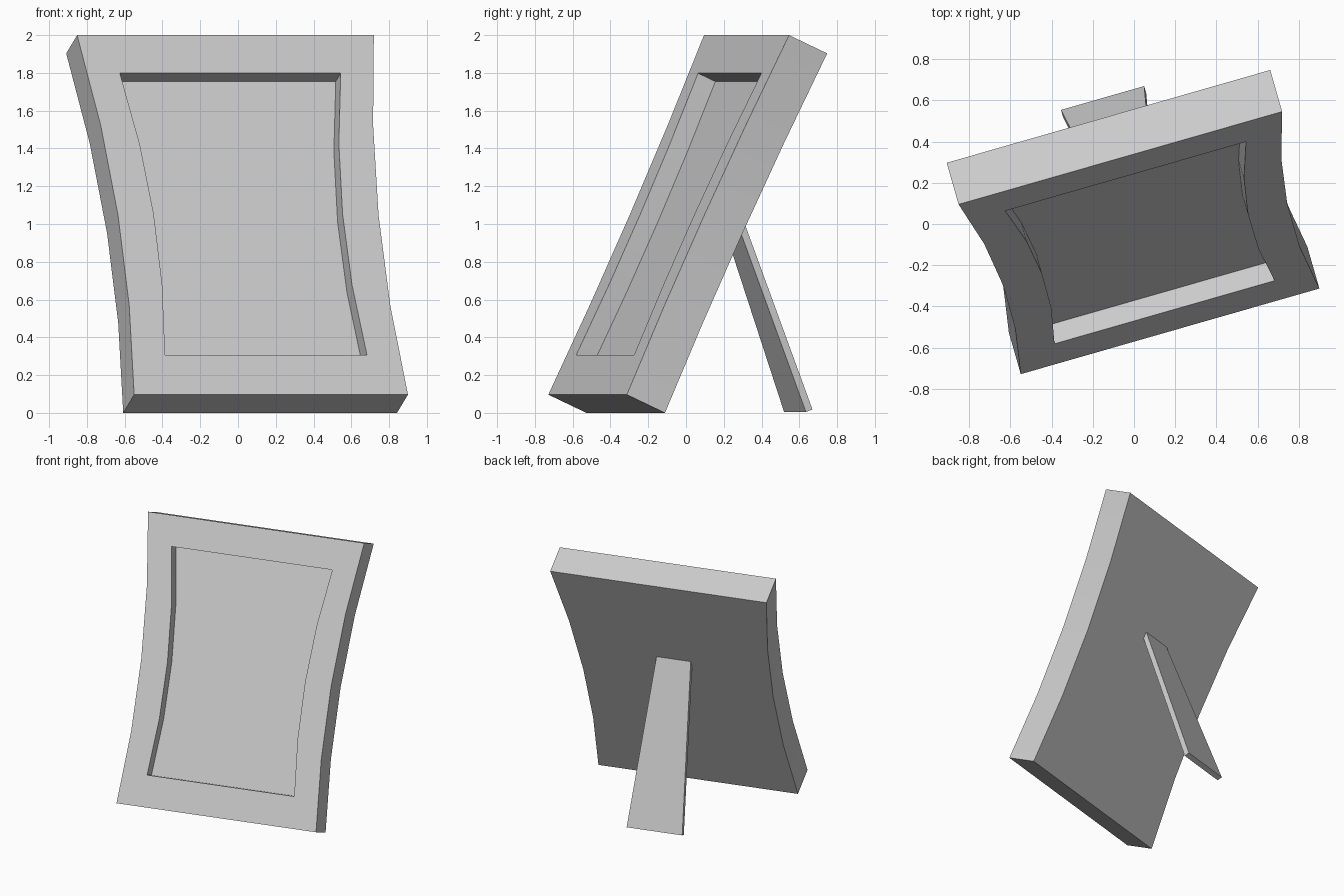
import bpy, bmesh
from math import radians, cos, sin
from mathutils import Matrix, Vector

if "Cube" in bpy.data.objects:
    bpy.data.objects.remove(bpy.data.objects["Cube"])

TURN = Matrix.Rotation(radians(16), 4, 'Z')
TILT = radians(24.7)
SEG = 4


def finish(bm, name, matrix):
    bmesh.ops.recalc_face_normals(bm, faces=bm.faces)
    bm.transform(matrix)
    me = bpy.data.meshes.new(name)
    bm.to_mesh(me)
    bm.free()
    ob = bpy.data.objects.new(name, me)
    bpy.context.collection.objects.link(ob)
    bpy.context.view_layer.objects.active = ob
    ob.select_set(True)
    bpy.ops.object.shade_smooth_by_angle(angle=radians(30))
    ob.select_set(False)


def outline(bm, z0, z1, half0, half1, bow, depth):
    """Closed loop with straight ends and inward-bowed sides."""
    right, left = [], []
    for i in range(SEG + 1):
        t = i / SEG
        half = half0 + (half1 - half0) * t - bow * 4 * t * (1 - t)
        z = z0 + (z1 - z0) * t
        right.append(bm.verts.new((half, depth, z)))
        left.append(bm.verts.new((-half, depth, z)))
    return right + left[::-1]


def bridge(bm, a, b):
    n = len(a)
    for i in range(n):
        j = (i + 1) % n
        bm.faces.new((a[i], a[j], b[j], b[i]))


def cap(bm, loop):
    n = len(loop)
    for i in range(SEG):
        bm.faces.new((loop[i], loop[i + 1], loop[n - 2 - i], loop[n - 1 - i]))


# Picture frame: back, sides, front border, recess walls and picture panel
bm = bmesh.new()
outer = (0, 2.095, 0.754, 0.817, 0.068)
inner = (0.231, 1.873, 0.556, 0.608, 0.062)
loops = [outline(bm, *outer, 0.231), outline(bm, *outer, 0),
         outline(bm, *inner, 0), outline(bm, *inner, 0.105)]
for a, b in zip(loops, loops[1:]):
    bridge(bm, a, b)
cap(bm, loops[0])
cap(bm, loops[-1])
base = Matrix.Translation((0.175, -0.521, 0.0965))
finish(bm, "picture_frame", base @ TURN @ Matrix.Rotation(-TILT, 4, 'X'))

# Back stand: tapered strut, its top end flush against the frame back
bm = bmesh.new()
profile = [(0.594, 0.005, 0.21), (0.63, 0.018, 0.21),
           (0.202, 1.208, 0.128), (0.178, 1.165, 0.131)]
sides = [[bm.verts.new((0.022 + s * w, h, z)) for h, z, w in profile] for s in (-1, 1)]
bridge(bm, *sides)
for side in sides:
    bm.faces.new(side)
finish(bm, "back_stand", TURN)
